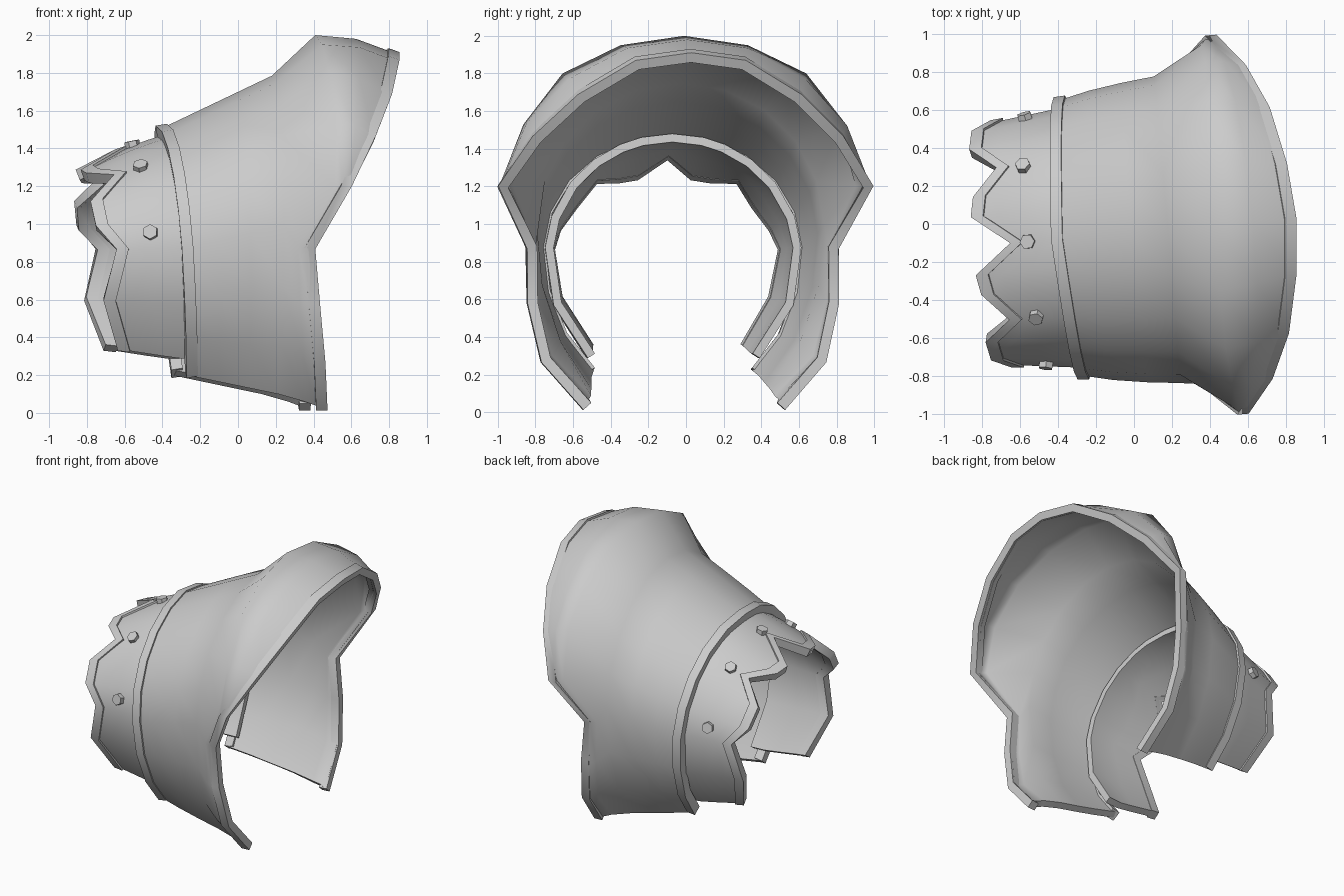
import bpy, bmesh, math
from mathutils import Matrix, Vector

cube = bpy.data.objects.get("Cube")
if cube:
    bpy.data.objects.remove(cube, do_unlink=True)

steel = bpy.data.materials.new("light_steel")
steel.use_nodes = True
steel.diffuse_color = (0.6, 0.6, 0.6, 1)
steel.node_tree.nodes["Principled BSDF"].inputs["Base Color"].default_value = (0.6, 0.6, 0.6, 1)

# The whole guard is turned slightly about the vertical axis
PLACE = Matrix.Translation((0, -0.045, 0)) @ Matrix.Rotation(0.085, 4, "Z")
CUFF_END, BAND_END, TOP = -51, -48, 90


def finish(name, bm, angle, thickness=0, offset=-1):
    """Turn a bmesh into a placed, optionally thickened, shaded object."""
    bm.transform(PLACE)
    mesh = bpy.data.meshes.new(name)
    bm.to_mesh(mesh)
    bm.free()
    mesh.materials.append(steel)
    obj = bpy.data.objects.new(name, mesh)
    bpy.context.collection.objects.link(obj)
    bpy.ops.object.select_all(action="DESELECT")
    obj.select_set(True)
    bpy.context.view_layer.objects.active = obj
    if thickness:
        mod = obj.modifiers.new("thickness", "SOLIDIFY")
        mod.thickness = thickness
        mod.offset = offset
        bpy.ops.object.modifier_apply(modifier=mod.name)
    bpy.ops.object.shade_smooth_by_angle(angle=math.radians(angle))


def shell(name, halves, thickness, offset=-1):
    """Skin half rings (bottom end to crown), mirrored in y, then thicken."""
    bm = bmesh.new()
    rows = []
    for half in halves:
        full = [Vector(p) for p in half]
        full += [Vector((x, -y, z)) for x, y, z in reversed(half[:-1])]
        rows.append([bm.verts.new(p) for p in full])
    for a, b in zip(rows, rows[1:]):
        for i in range(len(a) - 1):
            bm.faces.new((a[i], a[i + 1], b[i + 1], b[i]))
    bm.normal_update()
    outward = 0
    for f in bm.faces:
        c = f.calc_center_median()
        outward += f.normal.dot(Vector((0, c.y, c.z - 0.9)))
    if outward < 0:
        bmesh.ops.reverse_faces(bm, faces=bm.faces[:])
    finish(name, bm, 60, thickness, offset)


def arc(x_end, x_top, width, centre, up, down):
    """Half of an oval ring whose x leans from the open end to the crown."""
    pts = []
    for k in range(9):
        t = k / 8
        a = math.radians(CUFF_END + (TOP - CUFF_END) * t)
        s = math.sin(a)
        pts.append((x_end + (x_top - x_end) * t, width * math.cos(a),
                    centre + s * (up if s > 0 else down)))
    return pts


def blend(a, b, t, bulge=0.0):
    """Ring between two rings, swollen sideways by the bulge factor."""
    mixed = [Vector(p).lerp(Vector(q), t) for p, q in zip(a, b)]
    return [(p.x, p.y * (1 + bulge), p.z) for p in mixed]


# Flared cuff: neck, waist, crest and rim
neck = arc(-0.30, -0.42, 0.725, 0.85, 0.65, 0.84)
waist = arc(0.17, 0.18, 0.81, 0.97, 0.815, 1.12)
crest = [(0.31, 0.52, 0.06), (0.29, 0.73, 0.28), (0.26, 0.81, 0.58),
         (0.25, 0.82, 0.88), (0.43, 0.95, 1.21), (0.45, 0.86, 1.53),
         (0.43, 0.65, 1.8), (0.42, 0.34, 1.95), (0.41, 0, 2.0)]
rim = [(0.42, 0.53, 0.02), (0.39, 0.75, 0.27), (0.355, 0.82, 0.58),
       (0.33, 0.82, 0.87), (0.51, 0.99, 1.2), (0.65, 0.82, 1.46),
       (0.755, 0.59, 1.68), (0.82, 0.29, 1.86), (0.845, 0, 1.9)]
swell = [(x, y * 1.02, z + (0.03 if k > 4 else 0))
         for k, (x, y, z) in enumerate(blend(crest, rim, 0.5))]
shell("flared_cuff", [neck, blend(neck, waist, 0.33, 0.015), blend(neck, waist, 0.67, 0.012),
                      waist, crest, swell, rim], 0.045)

# Raised trims along both edges of the cuff
shell("neck_trim", [[(x - 0.015, y, z) for x, y, z in neck],
                    [(x + 0.045, y * 1.005, z + 0.01) for x, y, z in neck]], 0.07, -0.4)
rim_lip = [(x + 0.01, y, z) for x, y, z in rim]
rim_back = [(x - 0.05, y, z + (0.02 if k > 4 else 0)) for k, (x, y, z) in enumerate(rim)]
shell("rim_trim", [rim_back, rim_lip], 0.055, -0.6)


# Inner band: radii shrink toward the jagged edge
def band_point(x, degrees):
    u = max(0, (-0.35 - x) / 0.48)
    a = math.radians(degrees)
    s = math.sin(a)
    r = 0.65 - 0.19 * u ** 1.3 if s > 0 else 0.73 - 0.1 * u
    return (x, (0.685 - 0.06 * u) * math.cos(a), 0.83 + s * r)


jag = [(BAND_END, -0.66), (-21, -0.75), (4, -0.685), (19, -0.79), (37, -0.81),
       (52, -0.675), (66, -0.81), (76, -0.83), (TOP, -0.635)]


def band_row(t):
    """Ring of the band, from its plain edge (0) to its jagged edge (1)."""
    row = []
    for degrees, tip in jag:
        start = -0.23 - 0.1 * (degrees - BAND_END) / (TOP - BAND_END)
        row.append(band_point(start + (tip - start) * t, degrees))
    return row


shell("jagged_band", [band_row(k / 4) for k in range(5)], 0.045)

# Raised trim that follows the jagged edge
jag_edge = band_row(1)
jag_back = [band_point(x + 0.05, degrees) for degrees, x in jag]
shell("jagged_trim", [jag_back, [(x - 0.015, y, z) for x, y, z in jag_edge]], 0.06, -0.6)

# Hexagonal rivets around the band
for name, degrees, x in (("side", 12, -0.52), ("upper", 53, -0.55), ("crown", TOP, -0.56)):
    for side in ((1,) if degrees == TOP else (1, -1)):
        p = Vector(band_point(x, degrees))
        p.y *= side
        a = math.radians(degrees)
        normal = Vector((-0.2, side * math.cos(a), math.sin(a))).normalized()
        bm = bmesh.new()
        bmesh.ops.create_cone(bm, cap_ends=True, segments=6, radius1=0.042,
                              radius2=0.04, depth=0.05)
        bm.transform(Matrix.Translation(p) @ normal.to_track_quat("Z", "Y").to_matrix().to_4x4())
        label = "" if degrees == TOP else ("_right" if side < 0 else "_left")
        finish(name + "_rivet" + label, bm, 20)
